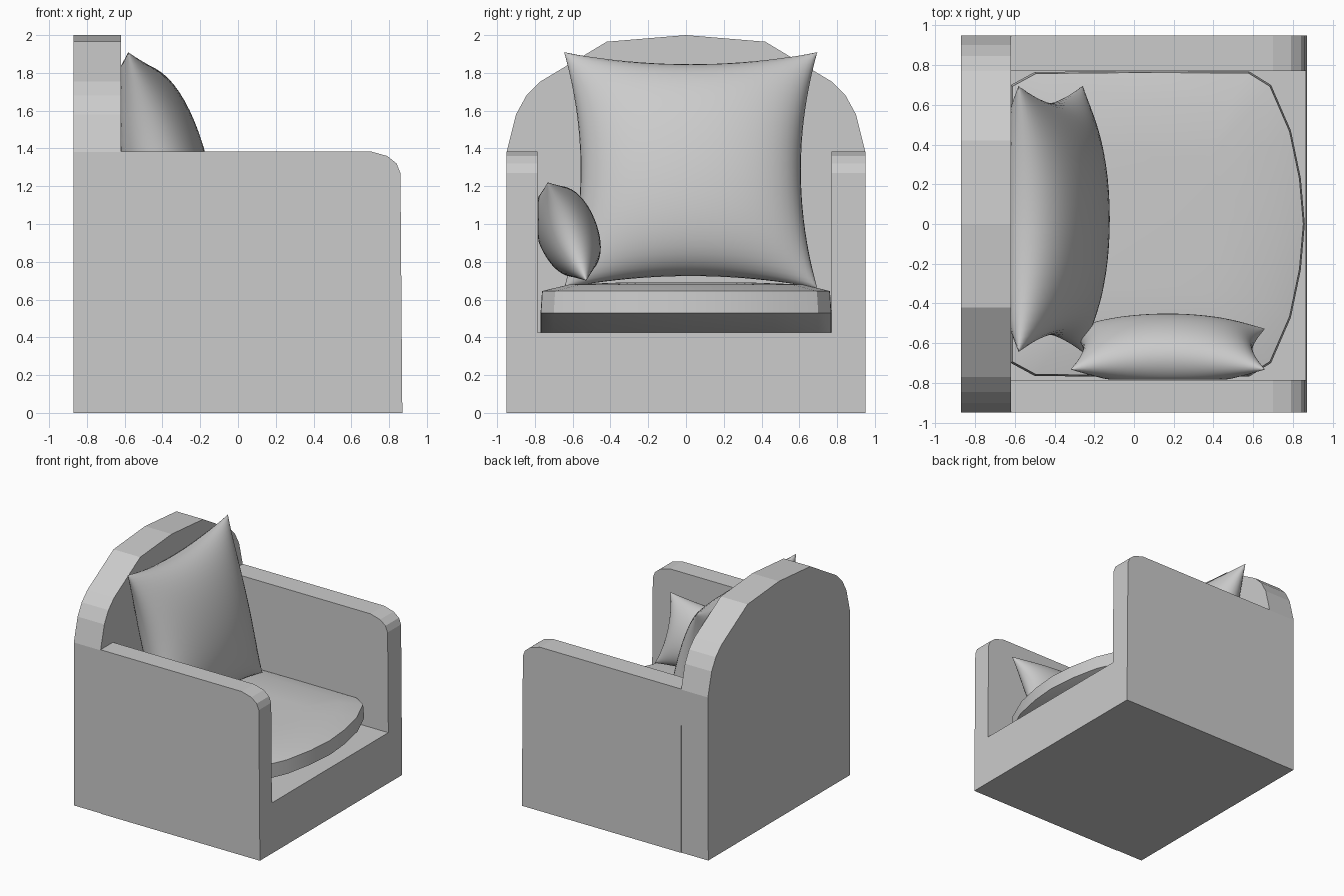
import bpy, bmesh
from math import radians
from mathutils import Matrix, Vector

if "Cube" in bpy.data.objects:
    bpy.data.objects.remove(bpy.data.objects["Cube"])


def make_object(name, bm, smooth=None):
    bmesh.ops.recalc_face_normals(bm, faces=bm.faces)
    me = bpy.data.meshes.new(name)
    bm.to_mesh(me)
    bm.free()
    ob = bpy.data.objects.new(name, me)
    bpy.context.collection.objects.link(ob)
    if smooth:
        bpy.ops.object.select_all(action='DESELECT')
        bpy.context.view_layer.objects.active = ob
        ob.select_set(True)
        bpy.ops.object.shade_smooth_by_angle(angle=radians(smooth))
    return ob


def prism(name, points, offset):
    bm = bmesh.new()
    face = bm.faces.new([bm.verts.new(p) for p in points])
    ext = bmesh.ops.extrude_face_region(bm, geom=[face])
    bmesh.ops.translate(bm, vec=offset,
                        verts=[v for v in ext['geom'] if isinstance(v, bmesh.types.BMVert)])
    return make_object(name, bm)


def pillow(name, width, height, thick, pinch, matrix, axis, wall, n=28):
    """Square pillow in local XZ, bulging along Y, pressed flat against a wall."""
    bm = bmesh.new()
    for side in (-1, 1):
        rows = []
        for j in range(n + 1):
            row = []
            for i in range(n + 1):
                u, v = 2 * i / n - 1, 2 * j / n - 1
                # denser sampling toward the seams
                u, v = 1.5 * u - 0.5 * u ** 3, 1.5 * v - 0.5 * v ** 3
                x = u * width / 2 * (1 - pinch[0] * (1 - v * v) * u * u)
                z = v * height / 2 * (1 - pinch[1] * (1 - u * u) * v * v)
                y = side * thick * max(0, (1 - u * u) * (1 - v * v)) ** 0.5
                p = matrix @ Vector((x, y, z))
                p[axis] = max(p[axis], wall)
                row.append(bm.verts.new(p))
            rows.append(row)
        for a, b in zip(rows, rows[1:]):
            for i in range(n):
                bm.faces.new((a[i], a[i + 1], b[i + 1], b[i]))
    bmesh.ops.remove_doubles(bm, verts=bm.verts, dist=0.0004)
    return make_object(name, bm, 60)


# Arched back panel
half = [(0.945, 0), (0.95, 1.38), (0.90, 1.58), (0.845, 1.68), (0.77, 1.755), (0.42, 1.965)]
arch = half + [(0, 2.0)] + [(-y, z) for y, z in reversed(half)]
prism("back_panel", [(-0.87, y, z) for y, z in arch], (0.25, 0, 0))

# Arms and base in one block, hollowed for the seat
side = [(-0.62, 0), (0.87, 0), (0.86, 1.27), (0.84, 1.32), (0.79, 1.36), (0.70, 1.385), (-0.62, 1.385)]
frame = prism("arms_and_base", [(x, -0.95, z) for x, z in side], (0, 1.9, 0))
hollow = prism("seat_hollow_cutter",
               [(-0.8, -0.785, 0.425), (1.2, -0.785, 0.425), (1.2, 0.77, 0.425), (-0.8, 0.77, 0.425)],
               (0, 0, 2))
mod = frame.modifiers.new("hollow", 'BOOLEAN')
mod.operation, mod.solver, mod.object = 'DIFFERENCE', 'EXACT', hollow
bpy.context.view_layer.objects.active = frame
frame.select_set(True)
bpy.ops.object.modifier_apply(modifier=mod.name)
bpy.data.objects.remove(hollow)

# Seat cushion with a bowed, undercut front and a softly domed top
edge = [(-0.62, 0.70), (-0.50, 0.765), (0.0, 0.77), (0.58, 0.768), (0.69, 0.70), (0.79, 0.47), (0.84, 0.23)]
outline = edge + [(0.86, 0)] + [(x, -y) for x, y in reversed(edge)]
bm = bmesh.new()
rings = []
for z, s, pull in ((0.425, 1, 0.28), (0.53, 1, 0), (0.645, 0.99, 0), (0.68, 0.80, 0), (0.69, 0.45, 0)):
    ring = []
    for x, y in outline:
        px = 0.12 + (x - 0.12) * s
        if x > 0.5:
            px -= pull
        ring.append(bm.verts.new((px, y * s, z)))
    rings.append(ring)
for a, b in zip(rings, rings[1:]):
    for i in range(len(a)):
        k = (i + 1) % len(a)
        bm.faces.new((a[i], a[k], b[k], b[i]))
bm.faces.new(rings[0])
bm.faces.new(rings[-1])
make_object("seat_cushion", bm, 30)

# Large pillow leaning on the back
lean_back = (Matrix.Translation((-0.42, 0.025, 1.285)) @ Matrix.Rotation(radians(-14.5), 4, 'Y')
             @ Matrix.Rotation(radians(90), 4, 'Z'))
pillow("back_pillow", 1.34, 1.29, 0.262, (0.13, 0.11), lean_back, 0, -0.622)

# Small pillow leaning on one arm
lean_side = Matrix.Translation((0.17, -0.63, 0.96)) @ Matrix.Rotation(radians(21.5), 4, 'X')
pillow("arm_pillow", 0.98, 0.56, 0.16, (0.13, 0.11), lean_side, 1, -0.784)
